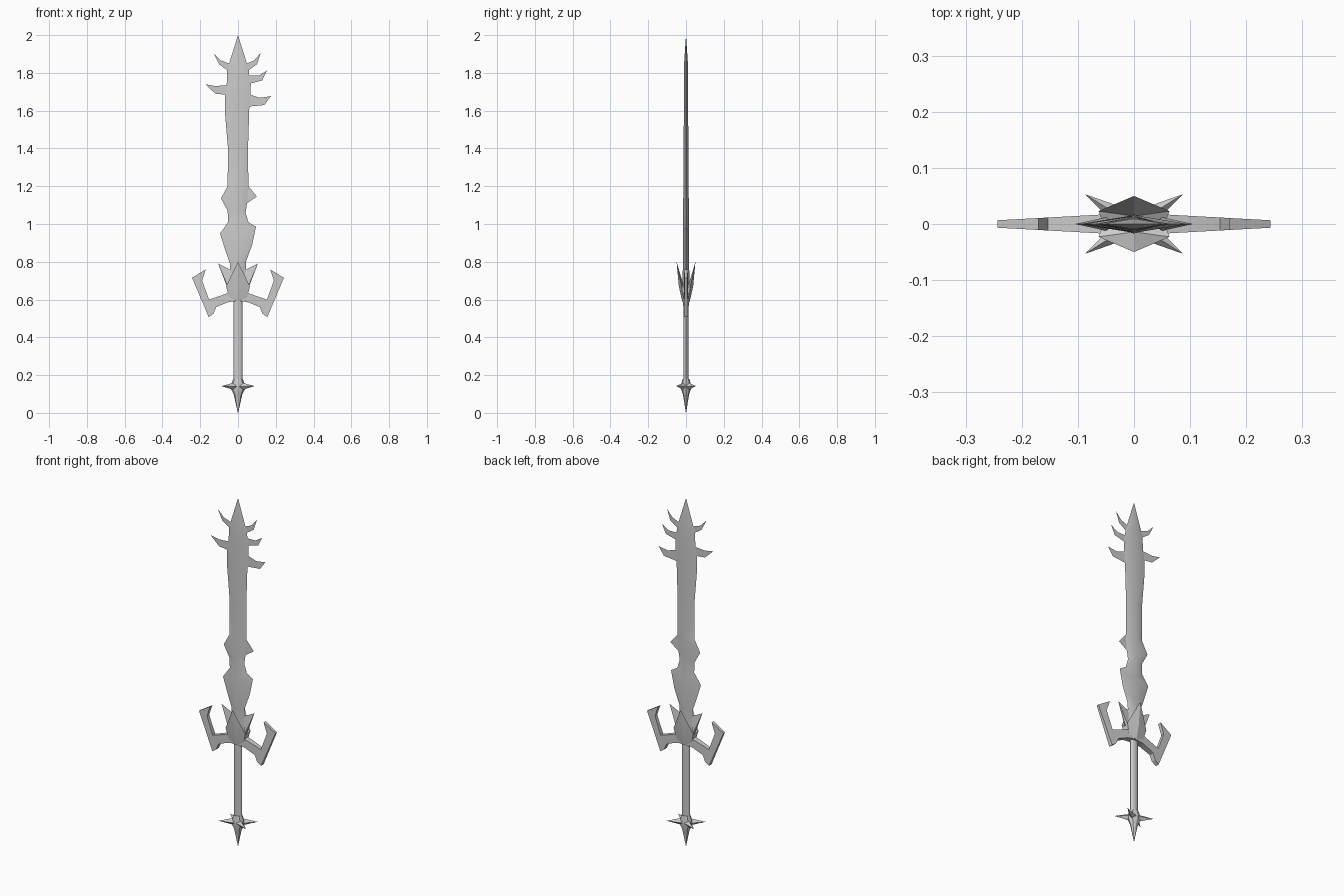
import bpy, bmesh, math
from mathutils import Vector

if "Cube" in bpy.data.objects:
    bpy.data.objects.remove(bpy.data.objects["Cube"])


def finish(name, bm, angle=30):
    bmesh.ops.remove_doubles(bm, verts=bm.verts[:], dist=0.0005)
    bmesh.ops.recalc_face_normals(bm, faces=bm.faces[:])
    mesh = bpy.data.meshes.new(name)
    bm.to_mesh(mesh)
    bm.free()
    ob = bpy.data.objects.new(name, mesh)
    bpy.context.collection.objects.link(ob)
    bpy.ops.object.select_all(action='DESELECT')
    bpy.context.view_layer.objects.active = ob
    ob.select_set(True)
    bpy.ops.object.shade_smooth_by_angle(angle=math.radians(angle))
    return ob


def face(bm, pts):
    f = bm.faces.new([bm.verts.new(p) for p in pts])
    f.normal_update()
    return f


# Blade: each half outline is filled to a raised centre ridge, on both faces
right_edge = [(.047, 1.85), (.085, 1.865), (.12, 1.905), (.10, 1.845), (.057, 1.815),
              (.06, 1.785), (.11, 1.785), (.153, 1.812), (.128, 1.76), (.068, 1.745),
              (.066, 1.685), (.115, 1.668), (.174, 1.677), (.14, 1.63), (.06, 1.622),
              (.053, 1.40), (.055, 1.20), (.10, 1.145), (.048, 1.11), (.04, 1.06),
              (.055, 1.01), (.095, .985), (.075, .89), (.042, .80), (.04, .64)]
left_edge = [(-.047, 1.85), (-.09, 1.865), (-.13, 1.905), (-.10, 1.845), (-.057, 1.815),
             (-.06, 1.735), (-.12, 1.73), (-.173, 1.74), (-.12, 1.69), (-.07, 1.685),
             (-.07, 1.60), (-.053, 1.40), (-.055, 1.20), (-.09, 1.135), (-.055, 1.07),
             (-.052, 1.01), (-.095, .95), (-.07, .87), (-.042, .79), (-.04, .64)]
ridge = [.64, .80, .95, 1.08, 1.20, 1.40, 1.64, 1.75, 1.86]
bm = bmesh.new()
for edge in (right_edge, left_edge):
    for s in (-1, 1):
        pts = [(0, 0, 2.0)] + [(x, 0, z) for x, z in edge] + [(0, 0, z) for z in ridge]
        f = face(bm, pts)
        vs = list(f.verts)
        bmesh.ops.triangulate(bm, faces=[f])
        for v in vs[-len(ridge):]:
            v.co.y = s * (.018 - .009 * (v.co.z - .64) / 1.3)
finish("blade", bm)

# Guard: hooked arms that get thinner towards their ends
arm = [(0, .59), (.03, .59), (.055, .585), (.115, .56), (.13, .525), (.155, .507),
       (.243, .715), (.17, .76), (.19, .70), (.153, .60), (.05, .635), (0, .64)]
bm = bmesh.new()
for m in (-1, 1):
    rim = {s: [(m * x, s * (.02 - .055 * x), z) for x, z in arm] for s in (-1, 1)}
    for s in rim:
        bmesh.ops.triangulate(bm, faces=[face(bm, rim[s])])
    for i in range(len(arm) - 1):
        face(bm, [rim[-1][i], rim[-1][i + 1], rim[1][i + 1], rim[1][i]])
finish("guard", bm)

# Collar: flared ring carrying a front, a back and two thin side points
bm = bmesh.new()
low = [(0, .021, .595), (.045, .016, .60), (.05, 0, .60)]
mid = [(0, .038, .67), (.063, .023, .67), (.055, 0, .66)]
front_tip, front_in = (0, .05, .80), (0, .014, .68)
side_tip, side_in, side_out = (.105, 0, .79), (.033, 0, .755), (.05, .012, .66)
for m in (-1, 1):
    for s in (-1, 1):
        def q(*ps):
            return [(x * m, y * s, z) for x, y, z in ps]
        for i in range(2):
            face(bm, q(low[i], low[i + 1], mid[i + 1], mid[i]))
        face(bm, q(*low, (0, 0, .6)))
        face(bm, q(mid[0], mid[1], front_tip))
        face(bm, q(front_in, mid[1], front_tip))
        face(bm, q(front_in, mid[1], mid[2]))
        face(bm, q(mid[2], side_out, side_tip))
        face(bm, q(side_out, side_in, side_tip))
finish("collar", bm, 20)


def lathe(name, profile, sides, flat, angle=30):
    bm = bmesh.new()
    rings = [[(r * math.cos(2 * math.pi * k / sides), flat * r * math.sin(2 * math.pi * k / sides), z)
              for k in range(sides)] for r, z in profile]
    for a, b in zip(rings, rings[1:]):
        for k in range(sides):
            n = (k + 1) % sides
            face(bm, [a[k], a[n], b[n], b[k]])
    for ring in (rings[0], rings[-1]):
        face(bm, ring)
    return finish(name, bm, angle)


# Oval grip
lathe("grip", [(.025, .15), (.025, .61)], 12, .55, 40)

# Pommel with a long bottom spike
lathe("pommel", [(.001, 0), (.012, .05), (.022, .095), (.036, .125), (.036, .15), (.026, .18)], 8, .72)

# Four pommel spikes on the diagonals
for mx in (-1, 1):
    for my in (-1, 1):
        tip = Vector((mx * .087, my * .053, .142))
        d = Vector((tip.x, tip.y, 0)).normalized()
        side = Vector((-d.y, d.x, 0)) * .02
        up = Vector((0, 0, .022))
        c = Vector((d.x * .015, d.y * .012, .14))
        base = [c + side, c + up, c - side, c - up]
        bm = bmesh.new()
        for k in range(4):
            face(bm, [base[k], base[(k + 1) % 4], tip])
        face(bm, base)
        finish("pommel_spike", bm)
